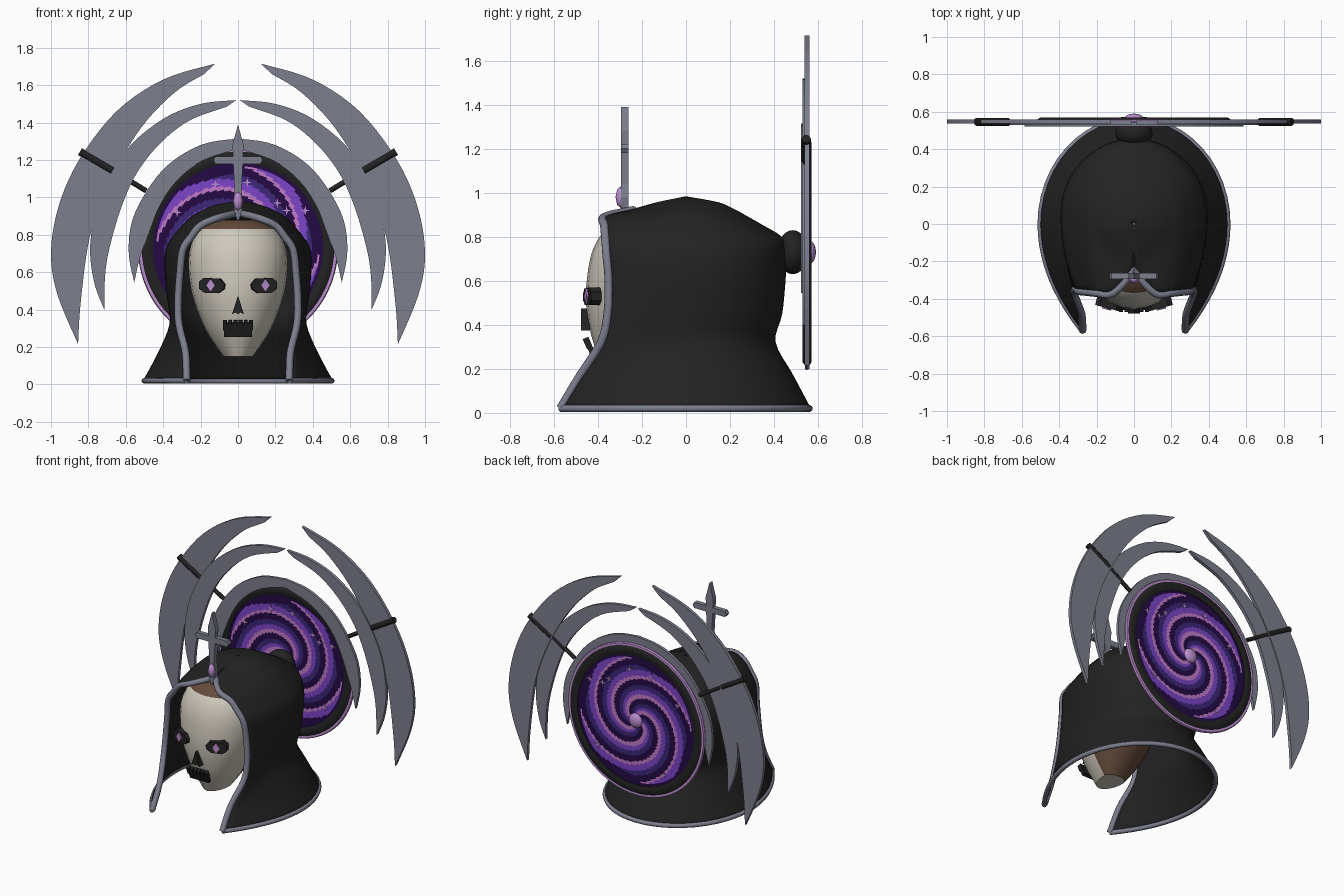
import bpy, bmesh, math
from mathutils import Matrix

cube = bpy.data.objects.get("Cube")
if cube:
    bpy.data.objects.remove(cube, do_unlink=True)


def material(name, r, g, b):
    m = bpy.data.materials.new(name)
    m.use_nodes = True
    m.diffuse_color = (r, g, b, 1)
    m.node_tree.nodes["Principled BSDF"].inputs["Base Color"].default_value = (r, g, b, 1)
    return m


BLACK = material("black cloth", .016, .016, .016)
STEEL = material("blue grey steel", .2, .21, .27)
BONE = material("bone", .62, .58, .5)
BROWN = material("brown leather", .13, .07, .045)
LILAC = material("lilac gem", .5, .27, .62)
PINK = material("orchid swirl", .55, .2, .58)
VIOLET = material("violet swirl", .2, .06, .58)
INDIGO = material("dark indigo swirl", .017, .003, .06)
BLUE = material("blue violet swirl", .045, .02, .19)


def spline(points, steps=8):
    """Smooth path of tuples passing through every point."""
    p = [points[0]] + list(points) + [points[-1]]
    out = []
    for i in range(1, len(p) - 2):
        for s in range(steps):
            t = s / steps
            out.append(tuple(.5 * (2 * b + (c - a) * t + (2 * a - 5 * b + 4 * c - d) * t * t
                                   + (3 * b - a - 3 * c + d) * t ** 3)
                             for a, b, c, d in zip(*p[i - 1:i + 3])))
    return out + [tuple(points[-1])]


def finish(name, bm, *mats, smooth=None):
    mesh = bpy.data.meshes.new(name)
    bmesh.ops.recalc_face_normals(bm, faces=bm.faces)
    bm.to_mesh(mesh)
    bm.free()
    ob = bpy.data.objects.new(name, mesh)
    bpy.context.collection.objects.link(ob)
    for m in mats:
        mesh.materials.append(m)
    if smooth:
        select(ob)
        bpy.ops.object.shade_smooth_by_angle(angle=math.radians(smooth))
    return ob


def select(ob):
    bpy.ops.object.select_all(action='DESELECT')
    ob.select_set(True)
    bpy.context.view_layer.objects.active = ob


def plate(name, outline, y0, y1, mat, side=1):
    """Extrude an outline drawn in x and z between two depths."""
    bm = bmesh.new()
    face = bm.faces.new([bm.verts.new((side * x, y0, z)) for x, z in outline])
    new = bmesh.ops.extrude_face_region(bm, geom=[face])["geom"]
    bmesh.ops.translate(bm, vec=(0, y1 - y0, 0), verts=[v for v in new if isinstance(v, bmesh.types.BMVert)])
    return finish(name, bm, mat)


def tube(name, path, radius, mat):
    curve = bpy.data.curves.new(name, 'CURVE')
    curve.dimensions = '3D'
    curve.bevel_depth, curve.bevel_resolution, curve.use_fill_caps = radius, 2, True
    s = curve.splines.new('POLY')
    s.points.add(len(path) - 1)
    for p, co in zip(s.points, path):
        p.co = (*co, 1)
    curve.materials.append(mat)
    ob = bpy.data.objects.new(name, curve)
    bpy.context.collection.objects.link(ob)
    select(ob)
    bpy.ops.object.convert(target='MESH')
    bpy.ops.object.shade_smooth_by_angle(angle=math.radians(50))


def ball(name, centre, size, mat, seg=24):
    bm = bmesh.new()
    bmesh.ops.create_uvsphere(bm, u_segments=seg, v_segments=seg // 2, radius=1)
    bm.transform(Matrix.Translation(centre) @ Matrix.Diagonal((*size, 1)))
    finish(name, bm, mat, smooth=60)


def ring(name, profile, mat, seg=72):
    """Turn a closed radius and depth profile round the halo axis."""
    bm = bmesh.new()
    loops = [[bm.verts.new((r * math.cos(a), y, HALO_Z + r * math.sin(a))) for r, y in profile]
             for a in (2 * math.pi * i / seg for i in range(seg))]
    n = len(profile)
    for i in range(seg):
        for j in range(n):
            a, b = loops[i], loops[(i + 1) % seg]
            bm.faces.new((a[j], b[j], b[(j + 1) % n], a[(j + 1) % n]))
    finish(name, bm, mat, smooth=40)


# Hood: levels of height, half width, widest depth, back depth, rim x, rim y
levels = spline([
    (.02, .50, 0, .56, .275, -.57), (.17, .42, 0, .48, .28, -.48), (.32, .36, 0, .40, .315, -.385),
    (.45, .37, .03, .43, .32, -.355), (.6, .385, .05, .445, .31, -.35), (.72, .38, .05, .45, .295, -.36),
    (.79, .34, .05, .435, .25, -.365), (.85, .29, .05, .34, .2, -.37), (.89, .25, .05, .27, .11, -.37),
    (.92, .2, .03, .215, 0, -.24), (.95, .13, .02, .145, 0, -.13), (.975, .01, 0, .01, 0, -.01)], 4)


def hood_row(z, w, cy, back, rx, ry):
    half = [(rx + (w - rx) * (1 - s * s), cy + (ry - cy) * s, z) for s in (1 - i / 10 for i in range(10))]
    half += [(w * math.cos(a), cy + (back - cy) * math.sin(a), z)
             for a in (math.pi / 2 * i / 12 for i in range(13))]
    return half + [(-x, y, h) for x, y, h in half[-2::-1]]


bm = bmesh.new()
rows = [[bm.verts.new(p) for p in hood_row(*lv)] for lv in levels]
for a, b in zip(rows, rows[1:]):
    for i in range(len(a) - 1):
        bm.faces.new((a[i], a[i + 1], b[i + 1], b[i]))
bmesh.ops.remove_doubles(bm, verts=bm.verts, dist=.0005)
hood = finish("hood", bm, BLACK, smooth=50)
mod = hood.modifiers.new("cloth thickness", 'SOLIDIFY')
mod.thickness, mod.offset = .014, 0

# Steel piping round the hood opening and hem
rim = [(lv[4], lv[5], lv[0]) for lv in levels if lv[0] <= .9201]
tube("hood_rim_trim", rim + [(-x, y, z) for x, y, z in rim[-2::-1]], .02, STEEL)
tube("hood_hem_trim", hood_row(*levels[0]), .016, STEEL)

# Head: bone mask in front, leather behind
bm = bmesh.new()
shape = [(.15, .08, -.35, -.15), (.25, .15, -.395, -.05), (.35, .2, -.43, .05), (.5, .25, -.455, .1),
         (.65, .265, -.445, .12), (.75, .25, -.42, .1), (.83, .2, -.37, .05), (.88, .1, -.3, -.05)]
rows = []
for z, w, front, back in spline(shape, 2):
    rows.append([bm.verts.new((w * math.cos(a), -.2 + math.sin(a) * (back + .2 if math.sin(a) > 0 else -.2 - front), z))
                 for a in (2 * math.pi * i / 24 for i in range(24))])
for a, b in zip(rows, rows[1:]):
    for i in range(24):
        j = (i + 1) % 24
        bm.faces.new((a[i], a[j], b[j], b[i]))
bm.faces.new(rows[0])
bm.faces.new(rows[-1])
for f in bm.faces:
    c = f.calc_center_median()
    f.material_index = 0 if c.y < -.215 and c.z < .84 else 1
finish("head", bm, BONE, BROWN, smooth=40)

# Face details
for side, label in ((1, "left"), (-1, "right")):
    turn = Matrix.Translation((side * .14, -.43, .53)) @ Matrix.Rotation(side * .26, 4, 'Z')
    socket = plate(label + "_eye_socket", [(-.075, .005), (-.05, .035), (.04, .04), (.065, .02),
                                           (.065, -.02), (.035, -.04), (-.04, -.04), (-.07, -.02)],
                   -.02, .03, BLACK, side)
    pupil = plate(label + "_eye_gem", [(0, .035), (.025, 0), (0, -.035), (-.025, 0)], -.028, -.02, LILAC)
    socket.data.transform(turn)
    pupil.data.transform(turn)
plate("nose_hole", [(0, .475), (.032, .375), (.012, .385), (0, .375), (-.012, .385), (-.032, .375)],
      -.478, -.435, BLACK)
mouth = plate("mouth", [(-.075, -.04), (.075, -.04), (.075, .035), (-.075, .035)], -.012, .012, BLACK)
teeth = [mouth]
for i in range(6):
    x = -.07 + .028 * i
    teeth.append(plate("tooth_gap_%d" % (i + 1), [(x - .01, 0), (x + .01, 0), (x + .01, .05), (x - .01, .05)],
                       -.016, .012, BLACK))
for ob in teeth:
    ob.data.transform(Matrix.Translation((0, -.435, .295)) @ Matrix.Rotation(.4, 4, 'X'))

# Cross standing on the brow
half = [(0, .865), (.018, .92), (.028, .98), (.018, 1.04), (.026, 1.18), (.12, 1.18), (.132, 1.2),
        (.12, 1.22), (.026, 1.22), (.03, 1.28), (0, 1.39)]
plate("brow_cross", half + [(-x, z) for x, z in half[-2:0:-1]], -.295, -.262, STEEL)
ball("brow_gem", (0, -.295, .98), (.026, .025, .05), LILAC, 8)

# Halo disc with spiral painted by angle and radius
HALO_Z = .73
ball("halo_mount", (0, .485, HALO_Z), (.1, .07, .1), BLACK)
for y, label in ((.543, "front"), (.56, "back")):
    bm = bmesh.new()
    seg, bands, radius = 160, 44, .465
    grid = [[bm.verts.new((r * math.cos(a), y, HALO_Z + r * math.sin(a)))
             for a in (2 * math.pi * i / seg for i in range(seg))]
            for r in (.004 + radius * j / bands for j in range(bands + 1))]
    for j in range(bands):
        for i in range(seg):
            k = (i + 1) % seg
            f = bm.faces.new((grid[j][i], grid[j][k], grid[j + 1][k], grid[j + 1][i]))
            r = (j + .5) / bands
            phase = (3.2 * r - 4 * i / seg) % 1
            pink = .32 * (1 - .75 * r)
            f.material_index = (3 if r > .94 else 0 if phase < pink else 1 if phase < .45
                                else 2 if phase < .7 and r < .85 else 3)
    finish("halo_swirl_" + label, bm, PINK, VIOLET, BLUE, INDIGO)
ring("halo_ring", [(.455, .538), (.475, .53), (.5, .53), (.515, .54), (.515, .56), (.5, .57), (.475, .57),
                   (.455, .565)], BLACK)
ring("halo_edge", [(.51, .54), (.53, .54), (.535, .55), (.53, .56), (.51, .56)], LILAC)
ball("halo_boss", (0, .565, HALO_Z), (.05, .025, .05), LILAC)

# Little stars on both faces of the halo
stars = [(-.325, .92), (.05, 1.08), (.21, .97), (.26, .93), (.36, .93), (-.12, 1.07), (.3, .48), (-.22, .4)]
for n, (x, z) in enumerate(stars):
    pts = [(x + r * math.cos(a), z + r * math.sin(a)) for r, a in
           ((.026 if i % 2 == 0 else .007, math.pi / 4 * i) for i in range(8))]
    plate("star_%d" % (n + 1), pts, .539, .564, LILAC)

# Crescent blades and the spokes that hold them
blades = {
    "outer": ([(.123, 1.715), (.4, 1.63), (.65, 1.46), (.85, 1.2), (.96, .95), (1, .7), (.965, .48), (.855, .215)],
              [(.855, .215), (.84, .45), (.79, .8), (.685, 1.09), (.52, 1.37), (.34, 1.56), (.18, 1.66)], .538, .56),
    "middle": ([(.01, 1.52), (.2, 1.5), (.4, 1.42), (.6, 1.25), (.74, 1), (.79, .75), (.77, .55), (.715, .4)],
               [(.715, .4), (.7, .67), (.6, 1.01), (.47, 1.23), (.28, 1.4), (.06, 1.485)], .53, .553),
    "inner": ([(0, 1.315), (.2, 1.28), (.4, 1.15), (.55, .92), (.585, .72), (.555, .545)],
              [(.555, .545), (.51, .72), (.39, 1.01), (.22, 1.18), (0, 1.26)], .522, .542)}
for side, label in ((1, "left"), (-1, "right")):
    for name, (outer, inner, y0, y1) in blades.items():
        plate("%s_%s_crescent" % (label, name), spline(outer, 5) + spline(inner, 5)[1:], y0, y1, STEEL, side)
    tube(label + "_spoke", [(side * .49, .546, 1.035), (side * .68, .546, 1.15)], .014, BLACK)
    tube(label + "_spoke_grip", [(side * .67, .546, 1.143), (side * .845, .546, 1.245)], .021, BLACK)
